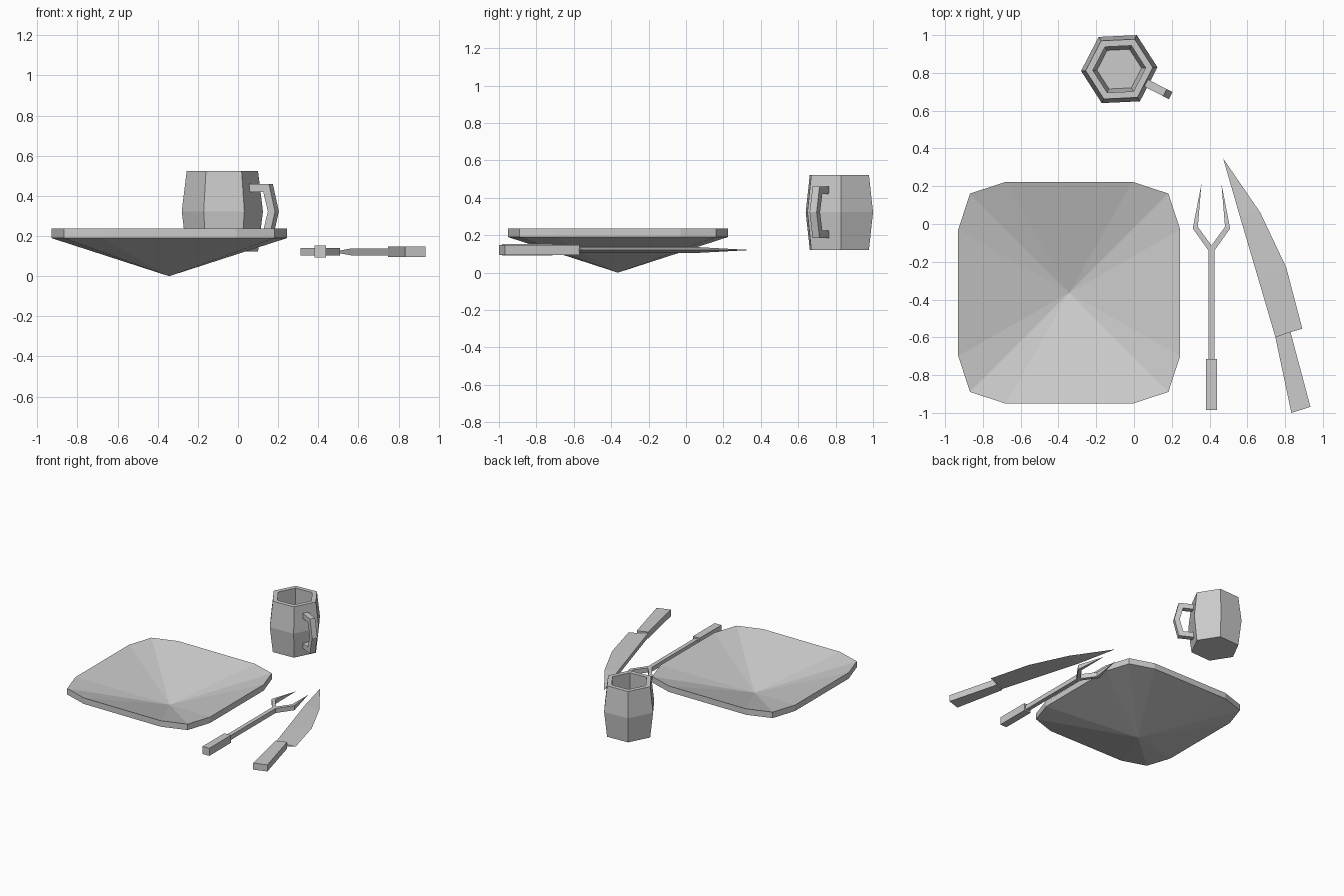
import bpy, bmesh
from math import cos, sin, radians

if "Cube" in bpy.data.objects:
    bpy.data.objects.remove(bpy.data.objects["Cube"])


def make(name, verts, faces):
    bm = bmesh.new()
    vs = [bm.verts.new(v) for v in verts]
    for f in faces:
        bm.faces.new([vs[i] for i in f])
    bmesh.ops.recalc_face_normals(bm, faces=bm.faces[:])
    me = bpy.data.meshes.new(name)
    bm.to_mesh(me)
    bm.free()
    ob = bpy.data.objects.new(name, me)
    bpy.context.collection.objects.link(ob)
    return ob


def prism(name, outline, z0, z1):
    n = len(outline)
    verts = [(x, y, z) for z in (z0, z1) for x, y in outline]
    faces = [range(n), range(n, 2 * n)]
    faces += [(i, (i + 1) % n, n + (i + 1) % n, n + i) for i in range(n)]
    return make(name, verts, faces)


def loft(name, rings, start, end):
    """Skin rings of equal length; each end is 'cap' or an apex point."""
    n = len(rings[0])
    verts = [v for r in rings for v in r]
    faces = [(k * n + i, k * n + (i + 1) % n, (k + 1) * n + (i + 1) % n, (k + 1) * n + i)
             for k in range(len(rings) - 1) for i in range(n)]
    for base, cap in ((0, start), ((len(rings) - 1) * n, end)):
        if cap == 'cap':
            faces.append(range(base, base + n))
        else:
            verts.append(cap)
            faces += [(base + i, base + (i + 1) % n, len(verts) - 1) for i in range(n)]
    return make(name, verts, faces)


# plate: rounded square rim, shallow cone above and below
px, py = -0.343, -0.364
corner = [(0.5875, 0.335), (0.525, 0.525), (0.335, 0.5875)]
outline = []
for c, s in ((1, 0), (0, 1), (-1, 0), (0, -1)):
    outline += [(px + x * c - y * s, py + x * s + y * c) for x, y in corner]
loft("plate", [[(x, y, z) for x, y in outline] for z in (0.19, 0.237)],
     (px, py, 0), (px, py, 0.05))

# mug body: six-sided barrel, outside then inside
mx, my, turn = -0.078, 0.82, 2.7
profile = [(0.178, 0.122), (0.2025, 0.323), (0.178, 0.523),
           (0.14, 0.523), (0.15, 0.323), (0.118, 0.165)]
rings = [[(mx + r * cos(radians(turn + 60 * i)), my + r * sin(radians(turn + 60 * i)), z)
          for i in range(6)] for r, z in profile]
loft("mug", rings, 'cap', 'cap')

# mug handle: bent bracket on one flat side
a = radians(turn - 30)
outer = [(0.155, 0.46), (0.272, 0.46), (0.306, 0.323), (0.272, 0.186), (0.155, 0.186)]
inner = [(0.155, 0.42), (0.24, 0.42), (0.266, 0.323), (0.24, 0.226), (0.155, 0.226)]
rings = []
for (ro, zo), (ri, zi) in zip(outer, inner):
    rings.append([(mx + r * cos(a) - w * sin(a), my + r * sin(a) + w * cos(a), z)
                  for r, z, w in ((ro, zo, -0.021), (ro, zo, 0.021),
                                  (ri, zi, 0.021), (ri, zi, -0.021))])
loft("mug_handle", rings, 'cap', 'cap')

# fork: grip, shaft and two mirrored pointed prongs
fx, f0, f1 = 0.41, 0.104, 0.14
prism("fork_grip", [(fx - 0.029, -0.985), (fx + 0.029, -0.985),
                    (fx + 0.029, -0.715), (fx - 0.029, -0.715)], 0.092, 0.152)
prism("fork_shaft", [(fx - 0.016, -0.715), (fx + 0.016, -0.715),
                     (fx + 0.016, -0.14), (fx, -0.114), (fx - 0.016, -0.14)], f0, f1)
for side, label in ((-1, "left"), (1, "right")):
    stations = [((0.016, -0.14), (0, -0.114)), ((0.099, -0.024), (0.072, -0.015))]
    rings = [[(fx + side * x, y, z) for (x, y), z in ((o, f0), (o, f1), (i, f1), (i, f0))]
             for o, i in stations]
    loft("fork_prong_" + label, rings, 'cap', (fx + side * 0.053, 0.213, 0.122))

# knife blade: thick straight spine, thin curved cutting edge
spine = [(0.748, -0.597), (0.655, -0.28), (0.562, 0.035)]
edge = [(0.891, -0.554), (0.806, -0.23), (0.668, 0.061)]
rings = [[(*s, 0.104), (*s, 0.138), (*e, 0.121)] for s, e in zip(spine, edge)]
loft("knife_blade", rings, 'cap', (0.472, 0.347, 0.121))

# knife handle
prism("knife_handle", [(0.748, -0.597), (0.833, -1.0), (0.934, -0.968), (0.828, -0.57)],
      0.095, 0.147)
